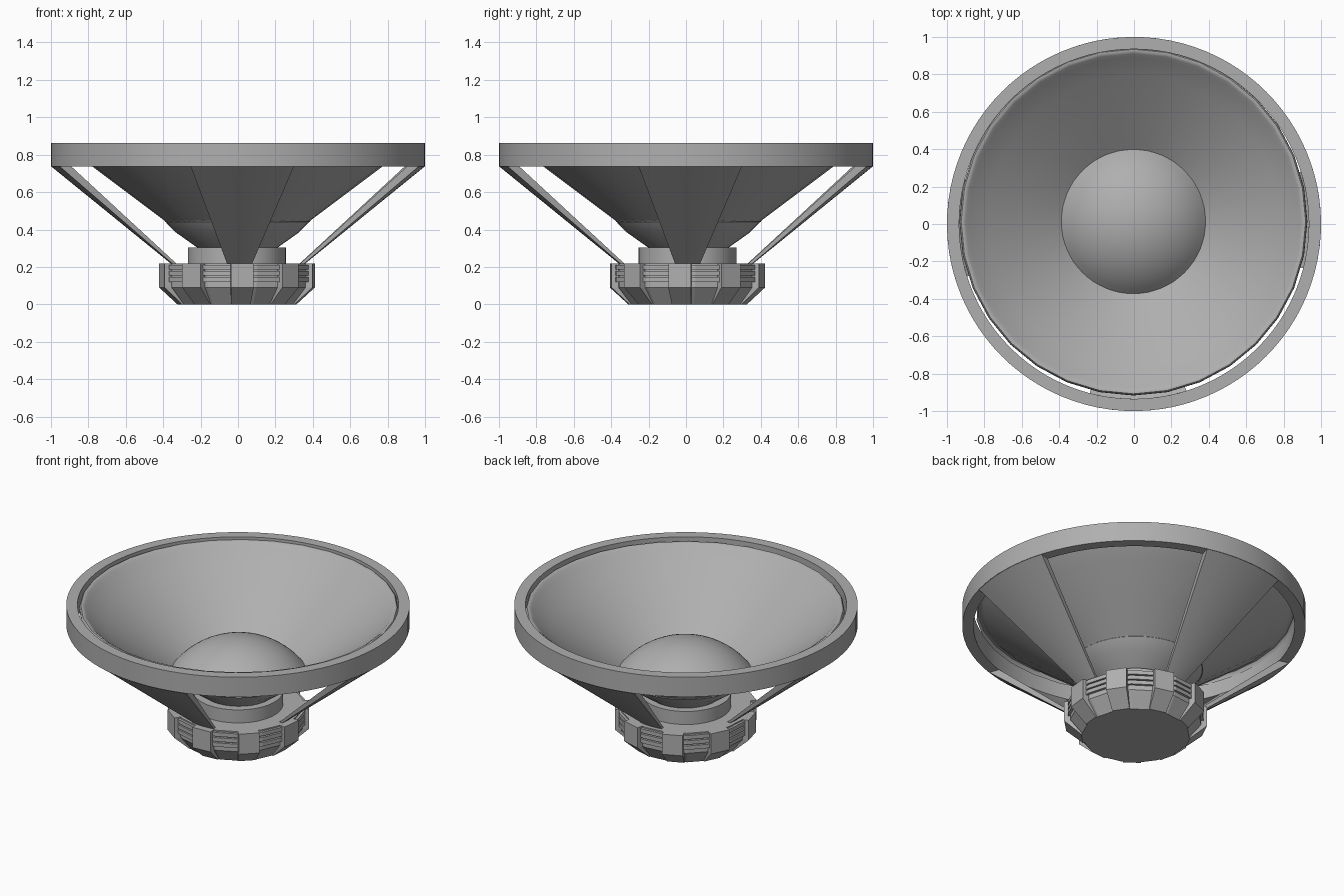
import bpy, bmesh
from math import sin, cos, pi, radians, sqrt

if "Cube" in bpy.data.objects:
    bpy.data.objects.remove(bpy.data.objects["Cube"])

BASE = (-0.006, 0.009, 0)      # motor sits a touch off the rim centre
CONE = (-0.003, 0.013, 0)

GREY = bpy.data.materials.new("dark_grey")
GREY.diffuse_color = (0.43, 0.43, 0.43, 1)
GREY.use_nodes = True
GREY.node_tree.nodes["Principled BSDF"].inputs["Base Color"].default_value = GREY.diffuse_color


def make(name, verts, faces, loc=(0, 0, 0), smooth=False, upward=False):
    me = bpy.data.meshes.new(name)
    me.from_pydata(verts, [], faces)
    me.materials.append(GREY)
    bm = bmesh.new()
    bm.from_mesh(me)
    bmesh.ops.remove_doubles(bm, verts=bm.verts, dist=1e-5)
    bmesh.ops.recalc_face_normals(bm, faces=bm.faces)
    bm.normal_update()
    # open shells face the listener
    if upward and sum(f.normal.z * f.calc_area() for f in bm.faces) < 0:
        bmesh.ops.reverse_faces(bm, faces=bm.faces)
    bm.to_mesh(me)
    bm.free()
    ob = bpy.data.objects.new(name, me)
    bpy.context.collection.objects.link(ob)
    ob.location = loc
    if smooth:
        bpy.ops.object.select_all(action='DESELECT')
        ob.select_set(True)
        bpy.context.view_layer.objects.active = ob
        bpy.ops.object.shade_smooth_by_angle(angle=radians(35))
    return ob


def lathe(name, profile, n, loc=(0, 0, 0), closed=False, smooth=True, turn=0.0, upward=False):
    """Spin (radius, z) points about z."""
    m = len(profile)
    verts = [(r * cos(turn + 2 * pi * i / n), r * sin(turn + 2 * pi * i / n), z)
             for i in range(n) for r, z in profile]
    faces = []
    for i in range(n):
        k = (i + 1) % n
        for j in range(m if closed else m - 1):
            l = (j + 1) % m
            faces.append((i * m + j, k * m + j, k * m + l, i * m + l))
    return make(name, verts, faces, loc, smooth, upward)


def loft(name, sections, loc=(0, 0, 0), smooth=False):
    """Join matching closed cross-sections and cap both ends."""
    m = len(sections[0])
    verts = [p for s in sections for p in s]
    faces = [(i * m + j, i * m + (j + 1) % m, (i + 1) * m + (j + 1) % m, (i + 1) * m + j)
             for i in range(len(sections) - 1) for j in range(m)]
    faces += [tuple(range(m)), tuple(range(len(verts) - m, len(verts)))]
    return make(name, verts, faces, loc, smooth)


# Outer rim
lathe("outer_rim", [(1, 0.736), (1, 0.862), (0.935, 0.862), (0.935, 0.736)], 96, closed=True)

# Cone with rolled lip, and the bowl below it
lathe("speaker_cone", [(0.38, 0.44), (0.58, 0.59), (0.78, 0.74), (0.88, 0.82), (0.898, 0.838),
                       (0.91, 0.846), (0.921, 0.846), (0.928, 0.838), (0.93, 0.82)],
      32, CONE, upward=True)
lathe("cone_bowl", [(0.39, 0.447), (0.375, 0.43), (0.33, 0.385), (0.21, 0.30)],
      32, CONE, upward=True)

# Dust cap: a spherical cap
R, h, rc = 0.495, 0.19, 0.39
cap = []
for i in range(13):
    r = rc * (1 - i / 12)
    cap.append((r, 0.44 + h - R + sqrt(R * R - r * r)))
lathe("dust_cap", cap, 64, CONE, upward=True)

# Four tapered struts following the rim's curve
for k, side in enumerate(("right", "back", "left", "front")):
    mid = k * pi / 2 + 0.024
    sections = []
    for j in range(9):
        t = j / 4 - 1
        a, b = mid + t * 0.28, mid + t * 0.185
        sections.append([(r * cos(q), r * sin(q), z) for r, q, z in
                         ((1.0, a, 0.738), (0.935, a, 0.738), (0.33, b, 0.212), (0.352, b, 0.212))])
    loft(side + "_strut", sections, smooth=True)

# Neck and motor body
lathe("motor_neck", [(0, 0.303), (0.262, 0.303), (0.262, 0.2)], 48, BASE, upward=True)
lathe("motor_body", [(0, 0), (0.312, 0), (0.382, 0.09), (0.382, 0.219), (0, 0.219)],
      18, BASE, smooth=False, turn=radians(6))

# Cooling slats
for i, z in enumerate((0.12, 0.153, 0.186)):
    lathe("slat_ring_%d" % (i + 1), [(0.36, z), (0.398, z), (0.398, z + 0.025), (0.36, z + 0.025)],
          18, BASE, closed=True, smooth=False, turn=radians(6))

# Nine bevelled ribs round the motor
for i in range(9):
    a = radians(-86 + 40 * i)
    sections = []
    for r, z, w in ((0.315, 0.0, 0.052), (0.413, 0.09, 0.061), (0.413, 0.219, 0.061)):
        sections.append([(u * cos(a) - v * sin(a), u * sin(a) + v * cos(a), z)
                         for u, v in ((r, -w), (r, w), (0.3, w), (0.3, -w))])
    loft("motor_rib_%d" % (i + 1), sections, BASE)
